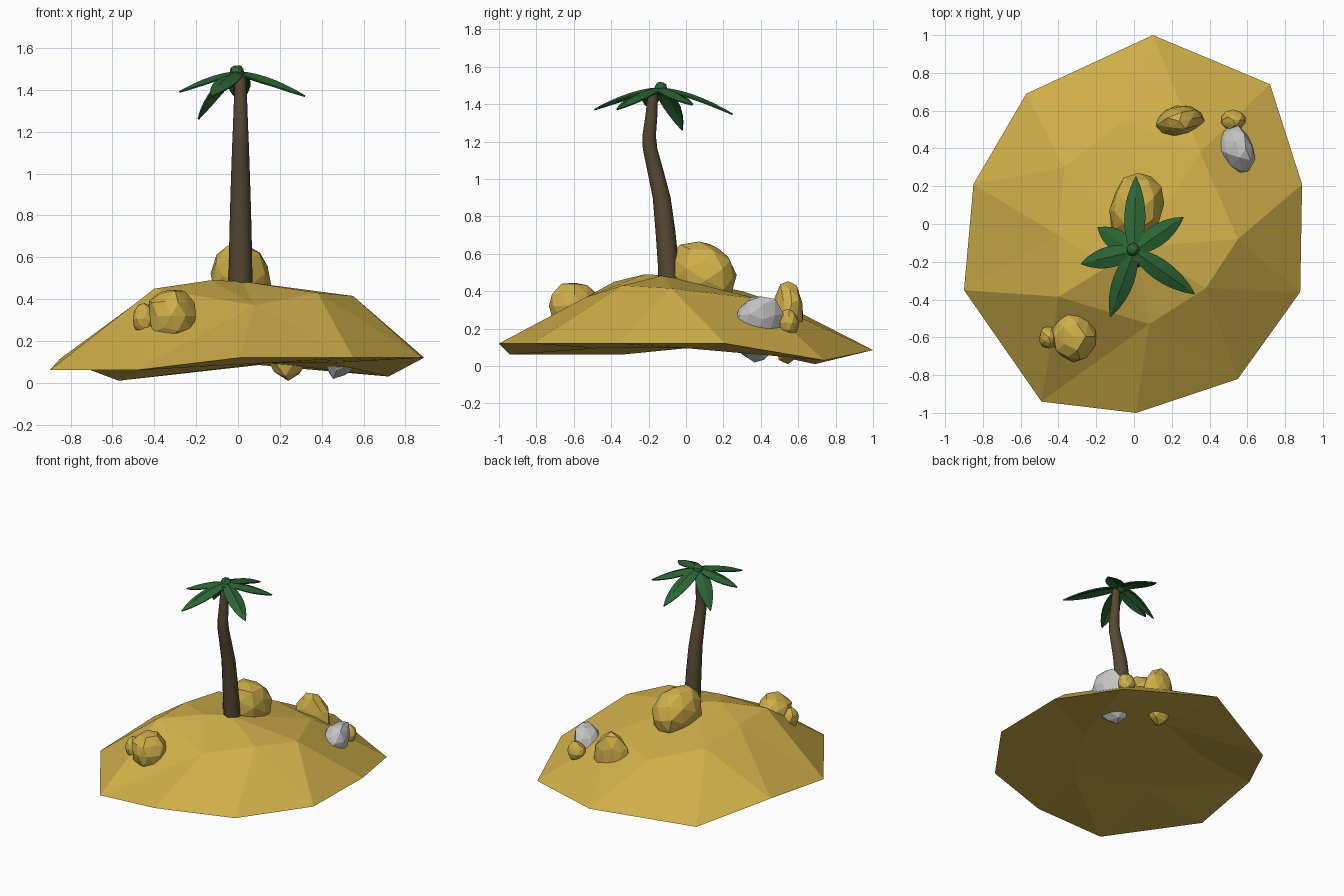
import bpy, bmesh, math, random
from mathutils import Vector, Matrix, Euler
from mathutils.geometry import delaunay_2d_cdt

if "Cube" in bpy.data.objects:
    bpy.data.objects.remove(bpy.data.objects["Cube"])

random.seed(4)


def material(name, rgb):
    m = bpy.data.materials.new(name)
    m.diffuse_color = (*rgb, 1)
    m.use_nodes = True
    m.node_tree.nodes["Principled BSDF"].inputs["Base Color"].default_value = m.diffuse_color
    return m


SAND = material("sand yellow", (0.63, 0.43, 0.068))
STONE = material("light grey", (0.56, 0.56, 0.57))
BARK = material("bark brown", (0.095, 0.066, 0.032))
LEAF = material("leaf green", (0.025, 0.13, 0.035))


def finish(bm, name, mat):
    bmesh.ops.recalc_face_normals(bm, faces=bm.faces)
    me = bpy.data.meshes.new(name)
    bm.to_mesh(me)
    bm.free()
    me.materials.append(mat)
    ob = bpy.data.objects.new(name, me)
    bpy.context.collection.objects.link(ob)
    return ob


# Island: ten-sided rim, faceted hill on top, shallow underside
rim = [(0.10, 1.0, .085), (-.57, .69, .01), (-.85, .21, .115), (-.90, -.35, .06), (-.49, -.94, .06),
       (.01, -1.0, .12), (.55, -.82, .12), (.88, -.36, .12), (.89, .21, .12), (.72, .74, .03)]
hill = [(-.40, -.385, .45), (.08, -.53, .37), (.38, -.34, .43), (.55, -.08, .415), (.35, .38, .36),
        (-.06, .54, .32), (-.37, .30, .40), (-.40, -.06, .445), (-.13, -.22, .49), (.02, -.12, .485)]
under = [(0.45 * math.cos(a), 0.5 * math.sin(a), .095) for a in (i * math.tau / 5 for i in range(5))]
bm = bmesh.new()
rim_verts = [bm.verts.new(p) for p in rim]
n = len(rim)
for inner in (hill, under):
    verts = rim_verts + [bm.verts.new(p) for p in inner]
    loop = [(i, (i + 1) % n) for i in range(n)]
    tris = delaunay_2d_cdt([Vector(v.co[:2]) for v in verts], loop, [], 1, 1e-5)[2]
    for t in tris:
        bm.faces.new([verts[i] for i in t])
finish(bm, "island", SAND)


# Rocks: faceted, squashed and tilted balls
def rock(name, mat, centre, radii, rot=(0, 0, 0)):
    bm = bmesh.new()
    bmesh.ops.create_icosphere(bm, subdivisions=2, radius=1)
    for v in bm.verts:
        v.co *= random.uniform(0.92, 1.06)
    turn = Euler([math.radians(a) for a in rot]).to_matrix().to_4x4()
    bm.transform(Matrix.Translation(centre) @ turn @ Matrix.Diagonal((*radii, 1)))
    finish(bm, name, mat)


rock("boulder_behind_palm", SAND, (.012, .09, .49), (.14, .20, .17), (-30, 0, -15))
rock("back_boulder", SAND, (.24, .545, .235), (.135, .085, .225), (0, 0, 10))
rock("grey_boulder", STONE, (.525, .385, .2), (.095, .14, .2), (0, 22, 15))
rock("back_pebble", SAND, (.525, .55, .23), (.065, .055, .075))
rock("front_boulder", SAND, (-.32, -.595, .32), (.12, .14, .135))
rock("front_pebble", SAND, (-.45, -.60, .305), (.055, .06, .075))

# Trunk: tapering rings along a bent path of (y, z, radius)
path = [(-.085, .38, .06), (-.095, .55, .056), (-.11, .72, .053), (-.13, .90, .048), (-.165, 1.05, .043),
        (-.192, 1.16, .039), (-.197, 1.23, .036), (-.185, 1.34, .032), (-.175, 1.48, .026)]
SIDES = 12
bm = bmesh.new()
rings = []
for y, z, r in path:
    rings.append([bm.verts.new((.012 + r * math.cos(a), y + r * math.sin(a), z))
                  for a in (i * math.tau / SIDES for i in range(SIDES))])
for lo, hi in zip(rings, rings[1:]):
    for i in range(SIDES):
        j = (i + 1) % SIDES
        bm.faces.new((lo[i], lo[j], hi[j], hi[i]))
bm.faces.new(rings[0])
bm.faces.new(rings[-1])
trunk = finish(bm, "palm_trunk", BARK)
bpy.context.view_layer.objects.active = trunk
trunk.select_set(True)
bpy.ops.object.shade_smooth_by_angle(angle=math.radians(40))

# Crown: arching leaves, each a ridged strip from the centre to a tip
crown = Vector((0, -.145, 1.485))
tips = [(.01, .25, 1.345), (.26, .035, 1.395), (.32, -.37, 1.37),
        (-.125, -.49, 1.37), (-.28, -.21, 1.39), (-.19, -.02, 1.26)]
STEPS = 7
for k, tip in enumerate(tips):
    bm = bmesh.new()
    run = Vector(tip) - crown
    side = Vector((-run.y, run.x, 0)).normalized()
    rows = []
    for s in range(STEPS + 1):
        t = s / STEPS
        mid = crown + Vector((run.x * t, run.y * t, run.z * t ** 1.7))
        w = .055 * (math.sin(math.pi * (0.1 + 0.9 * t)) ** 0.8 if t < 1 else 0.02)
        fold = Vector((0, 0, .35 * w))
        rows.append([bm.verts.new(mid + d) for d in (side * w - fold, Vector(), -side * w - fold)])
    for a, b in zip(rows, rows[1:]):
        for i in (0, 1):
            bm.faces.new((a[i], b[i], b[i + 1], a[i + 1]))
    leaf = finish(bm, f"palm_leaf_{k + 1}", LEAF)
    mod = leaf.modifiers.new("thickness", 'SOLIDIFY')
    mod.thickness = .008
    mod.offset = 0

# Bud at the heart of the crown
rock("palm_bud", LEAF, (-.005, -.135, 1.485), (.035, .035, .035))
